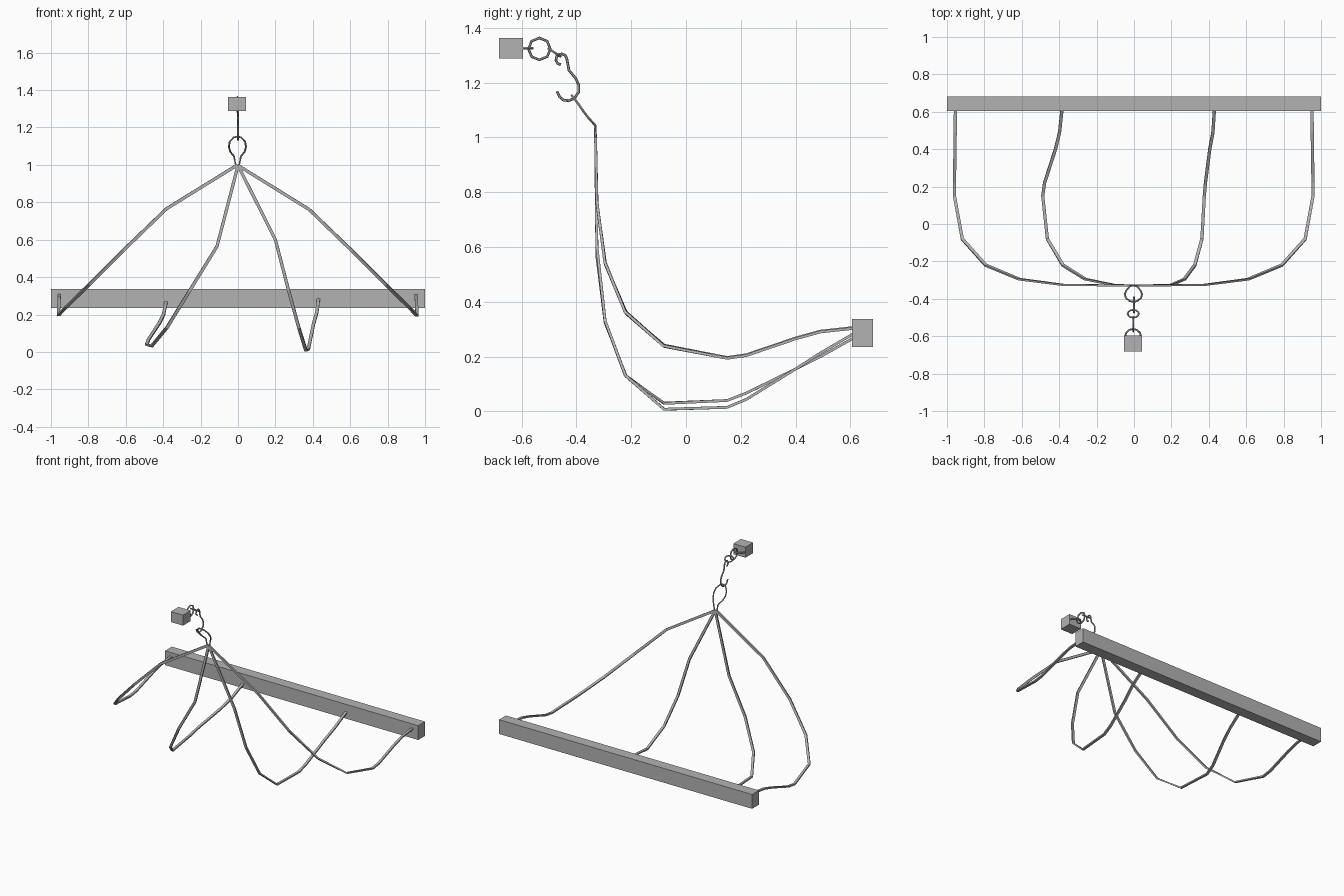
import bpy, bmesh, math
from mathutils import Vector

if "Cube" in bpy.data.objects:
    bpy.data.objects.remove(bpy.data.objects["Cube"])

# Dark grey for every part
GREY = bpy.data.materials.new("dark_grey")
GREY.diffuse_color = (0.45, 0.45, 0.45, 1)
GREY.use_nodes = True
GREY.node_tree.nodes["Principled BSDF"].inputs["Base Color"].default_value = GREY.diffuse_color

def mesh_object(name, bm):
    bmesh.ops.recalc_face_normals(bm, faces=bm.faces)
    me = bpy.data.meshes.new(name)
    bm.to_mesh(me)
    bm.free()
    me.materials.append(GREY)
    ob = bpy.data.objects.new(name, me)
    bpy.context.collection.objects.link(ob)
    return ob

def box(name, lo, hi):
    bm = bmesh.new()
    bmesh.ops.create_cube(bm, size=1)
    for v in bm.verts:
        v.co = Vector([l + (h - l) * (c + 0.5) for l, h, c in zip(lo, hi, v.co)])
    return mesh_object(name, bm)

def sweep(name, points, frame, section, closed=False):
    """Sweep a section along a path; frame(tangent) gives the section normal."""
    pts = [Vector(p) for p in points]
    n, k = len(pts), len(section)
    bm, rings = bmesh.new(), []
    for i, p in enumerate(pts):
        if closed:
            a, b = pts[i] - pts[i - 1], pts[(i + 1) % n] - pts[i]
        else:
            a = pts[max(i, 1)] - pts[max(i, 1) - 1]
            b = pts[min(i + 1, n - 1)] - pts[min(i, n - 2)]
        t = (a.normalized() + b.normalized()).normalized()
        nor = frame(t)
        nor = (nor - t * nor.dot(t)).normalized()
        w = t.cross(nor)
        rings.append([bm.verts.new(p + w * u + nor * v) for u, v in section])
    for i in range(n if closed else n - 1):
        r, s = rings[i], rings[(i + 1) % n]
        for j in range(k):
            bm.faces.new((r[j], r[(j + 1) % k], s[(j + 1) % k], s[j]))
    if not closed:
        bm.faces.new(rings[0])
        bm.faces.new(rings[-1])
    return mesh_object(name, bm)

def wire(name, points, normal, closed=False, r=0.005):
    section = [(r * math.cos(a * math.pi / 3), r * math.sin(a * math.pi / 3)) for a in range(6)]
    return sweep(name, points, lambda t: Vector(normal), section, closed)

def arc(c, u, v, ru, rv, a0, a1, n):
    """Points on an ellipse about c, spanned by directions u and v."""
    c, u, v = Vector(c), Vector(u).normalized(), Vector(v).normalized()
    angles = [math.radians(a0 + (a1 - a0) * i / n) for i in range(n + 1)]
    return [c + u * ru * math.cos(a) + v * rv * math.sin(a) for a in angles]

# Long rail and small anchor block
box("rail", (-1, 0.605, 0.235), (1, 0.682, 0.337))
box("anchor_block", (-0.053, -0.682, 1.287), (0.043, -0.595, 1.362))

# Flat straps hanging from the gather point to the rail
Y = (-0.33, -0.325, -0.295, -0.22, -0.08, 0.15, 0.22, 0.40, 0.49, 0.61)
W, T = 0.0085, 0.005
flat = [(-W, -T), (W, -T), (W, T), (-W, T)]
outer_x = (0, 0.38, 0.61, 0.79, 0.915, 0.957, 0.957, 0.954, 0.953, 0.952)
outer_z = (0.997, 0.762, 0.54, 0.36, 0.238, 0.194, 0.204, 0.265, 0.29, 0.303)
straps = {
    "outer_strap_right": (outer_x, outer_z),
    "outer_strap_left": ([-x - 0.003 for x in outer_x], [z + 0.003 for z in outer_z]),
    "inner_strap_right": ((0, 0.2, 0.27, 0.325, 0.363, 0.376, 0.382, 0.405, 0.422, 0.43),
                          (0.997, 0.6, 0.33, 0.13, 0.008, 0.015, 0.044, 0.155, 0.213, 0.283)),
    "inner_strap_left": ((0, -0.112, -0.26, -0.38, -0.463, -0.488, -0.478, -0.42, -0.398, -0.385),
                         (0.997, 0.565, 0.325, 0.13, 0.03, 0.04, 0.067, 0.155, 0.2, 0.267)),
}
for name, (xs, zs) in straps.items():
    sweep(name, list(zip(xs, Y, zs)), lambda t: Vector((0, -t.z, t.y)), flat)

# Teardrop loop joining the straps to the hook
half = [(0.010, -0.33, 1.0), (0.018, -0.332, 1.045), (0.038, -0.355, 1.07),
        (0.046, -0.375, 1.096), (0.041, -0.395, 1.125), (0.02, -0.412, 1.147)]
loop = half + [(0, -0.416, 1.152)] + [(-x, y, z) for x, y, z in reversed(half)]
loop = [(x - 0.003, y, z) for x, y, z in loop]
wire("strap_loop", loop, (0, -0.79, -0.61), True)

# Hook with eye, lying in the side plane
hook = arc((0, -0.455, 1.285), (0, 1, 0), (0, 0, 1), 0.02, 0.02, 265, 10, 7)
hook += [(0, y, z) for y, z in ((-0.427, 1.245), (-0.402, 1.215), (-0.391, 1.19), (-0.392, 1.165),
         (-0.408, 1.142), (-0.428, 1.134), (-0.447, 1.136), (-0.461, 1.148), (-0.471, 1.168))]
wire("hook", hook, (1, 0, 0))

# Tilted link, upright octagonal ring and the staple in the block
wire("link", arc((-0.004, -0.48, 1.31), (1, 0, 0), (0, 0.83, -0.56), 0.03, 0.025, 0, 330, 11),
     (0, 0.56, 0.83), True)
wire("ring", arc((-0.003, -0.535, 1.323), (0, 1, 0), (0, 0, 1), 0.04, 0.04, 0, 315, 7),
     (1, 0, 0), True)
wire("staple", arc((-0.005, -0.6, 1.325), (1, 0, 0), (0, 1, 0), 0.042, 0.039, 0, 180, 6), (0, 0, 1))
